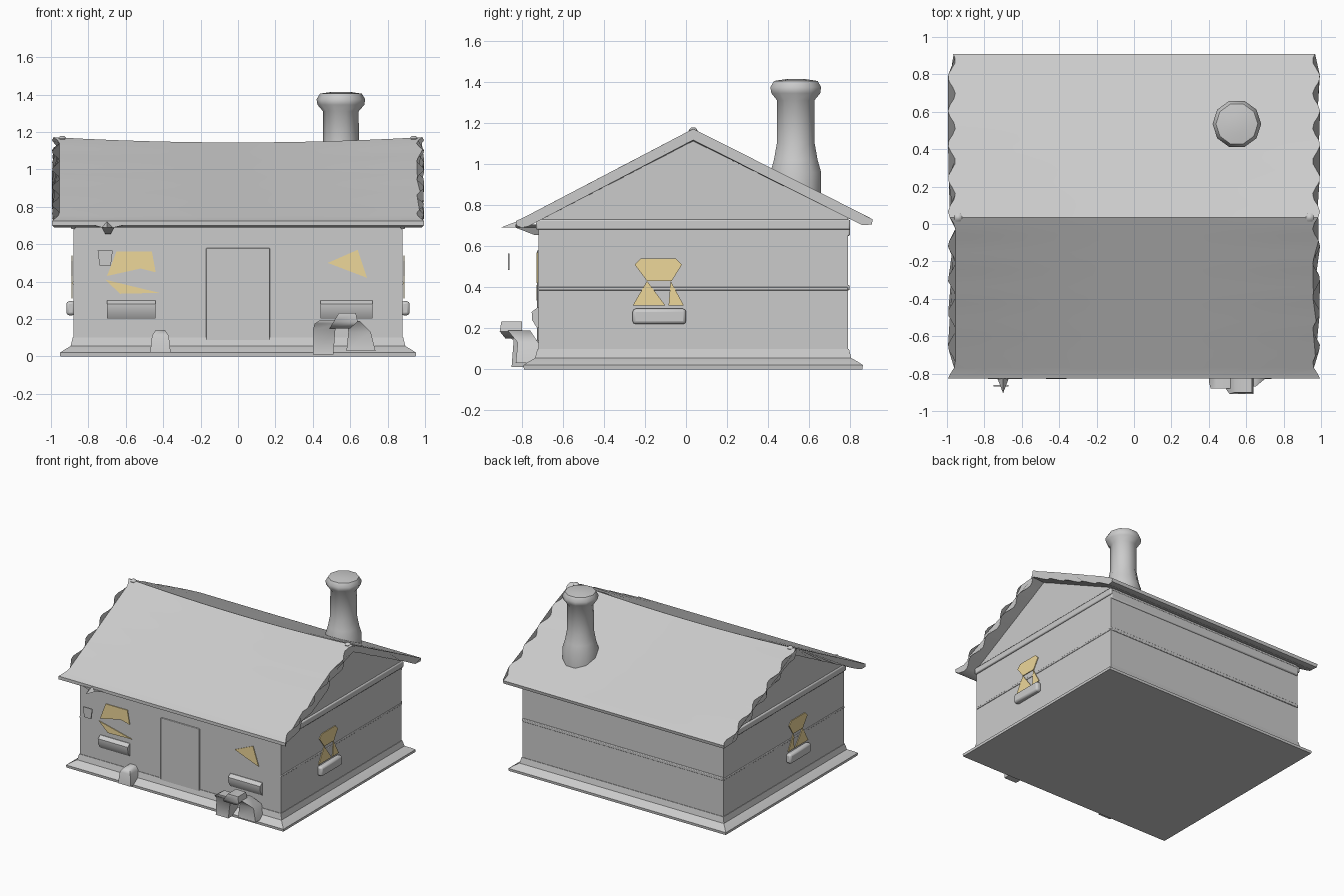
import bpy, bmesh, math
from mathutils import Vector

if "Cube" in bpy.data.objects:
    bpy.data.objects.remove(bpy.data.objects["Cube"])


def make(name, verts, faces, smooth=True, angle=35):
    me = bpy.data.meshes.new(name)
    me.from_pydata([tuple(v) for v in verts], [], faces)
    bm = bmesh.new()
    bm.from_mesh(me)
    bmesh.ops.recalc_face_normals(bm, faces=bm.faces)
    bm.to_mesh(me)
    bm.free()
    ob = bpy.data.objects.new(name, me)
    bpy.context.collection.objects.link(ob)
    if smooth:
        bpy.ops.object.select_all(action='DESELECT')
        ob.select_set(True)
        bpy.context.view_layer.objects.active = ob
        bpy.ops.object.shade_smooth_by_angle(angle=math.radians(angle))
    return ob


def loft(name, rings, **kw):
    """Closed rings of equal size joined into a capped solid."""
    n = len(rings[0])
    verts = [p for r in rings for p in r]
    faces = [(k * n + i, k * n + (i + 1) % n, (k + 1) * n + (i + 1) % n, (k + 1) * n + i)
             for k in range(len(rings) - 1) for i in range(n)]
    faces += [tuple(range(n)), tuple(range(len(verts) - n, len(verts)))]
    return make(name, verts, faces, **kw)


def rect(x0, x1, y0, y1, z):
    return [(x0, y0, z), (x1, y0, z), (x1, y1, z), (x0, y1, z)]


def box(name, x0, x1, y0, y1, z0, z1, bevel=0.0):
    ob = loft(name, [rect(x0, x1, y0, y1, z0), rect(x0, x1, y0, y1, z1)])
    if bevel:
        m = ob.modifiers.new("bevel", 'BEVEL')
        m.width, m.segments = bevel, 2
    return ob


def turned(name, cx, cy, profile, n=10, angle=50):
    rings = [[(cx + r * math.cos(2 * math.pi * i / n), cy + r * math.sin(2 * math.pi * i / n), z)
              for i in range(n)] for r, z in profile]
    return loft(name, rings, angle=angle)


# Walls with gable ends
gable = [(-0.72, 0.03), (-0.72, 0.73), (0.035, 1.12), (0.79, 0.74), (0.79, 0.03)]
loft("walls", [[(x, y, z) for y, z in gable] for x in (-0.88, 0.88)])

# Flared foundation skirt
skirt = [(0.07, 0.0), (0.072, 0.02), (0.05, 0.035), (0.015, 0.055), (0.004, 0.10)]
loft("foundation", [rect(-0.88 - e, 0.88 + e, -0.72 - e, 0.79 + e, z) for e, z in skirt])

# Timber rails
for s, side in ((-1, "left"), (1, "right")):
    a, b = sorted((s * 0.87, s * 0.893))
    box(f"{side}_gable_beam", a, b, -0.73, 0.80, 0.68, 0.73, 0.008)
    a, b = sorted((s * 0.87, s * 0.885))
    box(f"{side}_rail", a, b, -0.72, 0.79, 0.385, 0.40, 0.004)
box("back_rail", -0.88, 0.88, 0.78, 0.797, 0.385, 0.41, 0.005)
box("back_top_beam", -0.88, 0.88, 0.78, 0.80, 0.65, 0.72, 0.008)
box("door", -0.17, 0.17, -0.727, -0.71, 0.05, 0.58, 0.004)

# Sagging roof with scalloped gable edges
RY, TOP = 0.035, 1.172
span = 27
mid = [(-0.80 + (RY + 0.80) * i / span, 0.735 + (TOP - 0.735) * i / span) for i in range(span + 1)]
mid += [(RY + (0.89 - RY) * i / span, TOP + (0.742 - TOP) * i / span) for i in range(1, span + 1)]
under = [(y, z - 0.055) for y, z in reversed(mid)]
outline = mid + [(0.91, 0.73), (0.905, 0.705)] + under[1:-1] + [(-0.80, 0.69), (-0.825, 0.70), (-0.825, 0.725)]
stations = [-1 + 2 * k / 12 for k in range(13)]
rings = []
for t in stations:
    ring = []
    for y, z in outline:
        wave = 0.975 + 0.02 * math.sin(2 * math.pi * (y - 0.02) / 0.18)
        sag = 0.028 * (1 - t * t) * max(0, (z - 0.72) / 0.45)
        ring.append((t * wave, y, z - sag))
    rings.append(ring)
loft("roof", rings)
for s, side in ((-1, "left"), (1, "right")):
    turned(f"{side}_ridge_end", s * 0.94, RY, [(0.012, 1.13), (0.025, 1.165), (0.012, 1.178)], 6)

# Chimney
turned("chimney", 0.55, 0.535,
       [(0.13, 0.84), (0.13, 0.96), (0.112, 1.02), (0.097, 1.10), (0.095, 1.31), (0.125, 1.345),
        (0.13, 1.375), (0.112, 1.405), (0.05, 1.414)])

# Window sills
for i, (x0, x1) in enumerate(((-0.70, -0.44), (0.44, 0.72))):
    loft(f"front_sill_{i}", [rect(x0, x1, -0.725, -0.70, 0.20), rect(x0, x1, -0.75, -0.70, 0.24),
                             rect(x0, x1, -0.752, -0.70, 0.28), rect(x0, x1, -0.725, -0.70, 0.30)])
for s, side in ((-1, "left"), (1, "right")):
    a, b = sorted((s * 0.87, s * 0.918))
    box(f"{side}_sill", a, b, -0.26, 0.0, 0.22, 0.295, 0.015)

# Lit window panes
glow = bpy.data.materials.new("window_glow")
glow.diffuse_color = (0.85, 0.68, 0.32, 1)
glow.use_nodes = True
glow.node_tree.nodes["Principled BSDF"].inputs["Base Color"].default_value = glow.diffuse_color
front = [[(-0.65, 0.56), (-0.46, 0.56), (-0.44, 0.45), (-0.52, 0.47), (-0.70, 0.43)],
         [(-0.71, 0.41), (-0.42, 0.34), (-0.63, 0.335)],
         [(0.48, 0.50), (0.64, 0.57), (0.69, 0.42)]]
side_panes = [[(-0.22, 0.54), (-0.05, 0.54), (-0.02, 0.51), (-0.07, 0.43), (-0.19, 0.43), (-0.25, 0.51)],
              [(-0.19, 0.43), (-0.26, 0.31), (-0.10, 0.31)],
              [(-0.075, 0.43), (-0.085, 0.31), (-0.01, 0.31)]]


def pane(name, pts, direction):
    d = Vector(direction) * 0.006
    ob = loft(name, [pts, [Vector(p) + d for p in pts]], smooth=False)
    ob.data.materials.append(glow)


for i, p in enumerate(front):
    pane(f"front_pane_{i}", [(x, -0.722, z) for x, z in p], (0, -1, 0))
for s, side in ((-1, "left"), (1, "right")):
    for i, p in enumerate(side_panes):
        pane(f"{side}_pane_{i}", [(s * 0.884, y, z) for y, z in p], (s, 0, 0))

# Hanging lantern and its bracket under the eave
loft("lantern", [rect(-0.74, -0.68, -0.868, -0.860, 0.485), rect(-0.75, -0.67, -0.868, -0.860, 0.565)])
loft("lantern_bracket", [rect(-0.71, -0.68, -0.74, -0.70, 0.655), rect(-0.73, -0.66, -0.83, -0.70, 0.69),
                         rect(-0.78, -0.60, -0.83, -0.70, 0.705)])
make("bracket_hook", [(-0.74, -0.80, 0.69), (-0.66, -0.80, 0.69), (-0.70, -0.80, 0.73), (-0.70, -0.905, 0.69)],
     [(0, 1, 2), (0, 1, 3), (1, 2, 3), (2, 0, 3)], smooth=False)

# Flower pot by the left window
loft("left_pot", [rect(-0.47, -0.36, -0.83, -0.73, 0.02), rect(-0.46, -0.37, -0.82, -0.71, 0.11),
                  rect(-0.44, -0.39, -0.80, -0.71, 0.14)], angle=60)

# Water pump and trough by the right window
loft("pump_body", [rect(0.40, 0.51, -0.85, -0.72, 0.01), rect(0.40, 0.52, -0.84, -0.72, 0.14),
                   rect(0.41, 0.53, -0.88, -0.80, 0.175), rect(0.44, 0.52, -0.88, -0.80, 0.195)], angle=60)
loft("pump_spout", [rect(0.49, 0.60, -0.88, -0.80, 0.15), rect(0.51, 0.64, -0.908, -0.80, 0.185),
                    rect(0.54, 0.63, -0.90, -0.80, 0.232)], angle=60)
loft("trough", [rect(0.58, 0.735, -0.83, -0.72, 0.03), rect(0.59, 0.71, -0.82, -0.72, 0.13),
                rect(0.58, 0.65, -0.87, -0.76, 0.19)], angle=60)
